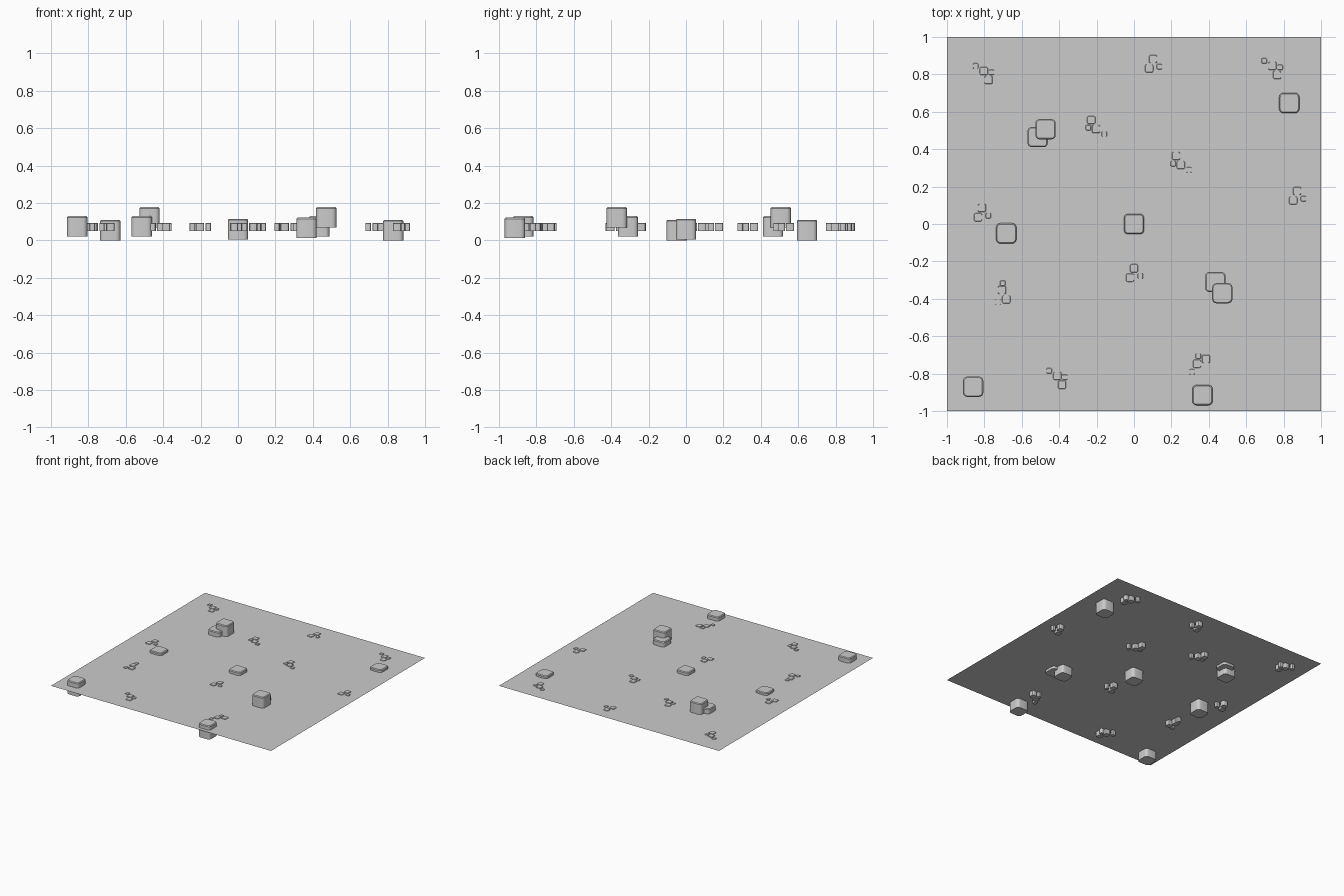
import bpy, bmesh, math
from mathutils import Vector, Matrix

if "Cube" in bpy.data.objects:
    bpy.data.objects.remove(bpy.data.objects["Cube"])

PLANE_Z = 0.089


def rounded_loop(half, r, seg):
    pts = []
    for q, (sx, sy) in enumerate([(1, 1), (-1, 1), (-1, -1), (1, -1)]):
        for i in range(seg + 1):
            a = math.radians(90 * q + 90 * i / seg)
            pts.append((sx * (half - r) + r * math.cos(a),
                        sy * (half - r) + r * math.sin(a)))
    return pts


def block(bm, x, y, z0, z1, size, r, bevel, seg=4):
    # rounded-square prism with a narrow chamfer round the top
    rings = []
    for z, d in ((z0, 0), (z1 - bevel, 0), (z1, bevel)):
        rings.append([bm.verts.new((x + px, y + py, z))
                      for px, py in rounded_loop(size / 2 - d, r - d, seg)])
    n = len(rings[0])
    for a, b in zip(rings, rings[1:]):
        for i in range(n):
            j = (i + 1) % n
            bm.faces.new((a[i], a[j], b[j], b[i]))
    bm.faces.new(rings[-1])
    bm.faces.new(rings[0][::-1])


def finish(bm, name):
    me = bpy.data.meshes.new(name)
    bm.to_mesh(me)
    bm.free()
    ob = bpy.data.objects.new(name, me)
    bpy.context.collection.objects.link(ob)
    bpy.context.view_layer.objects.active = ob
    ob.select_set(True)
    bpy.ops.object.shade_smooth_by_angle(angle=math.radians(30))
    ob.select_set(False)
    return ob


# flat ground sheet
bpy.ops.mesh.primitive_plane_add(size=2, location=(0, 0, PLANE_Z))
bpy.context.object.name = "ground_sheet"

# large stones: x, y, base height
stones = [(-0.86, -0.87, 0.02), (-0.683, -0.05, 0.0), (-0.515, 0.465, 0.02),
          (-0.473, 0.507, 0.068), (0, 0, 0.005), (0.435, -0.31, 0.02),
          (0.472, -0.37, 0.068), (0.366, -0.915, 0.012), (0.83, 0.647, 0.0)]
for i, (x, y, z) in enumerate(stones):
    bm = bmesh.new()
    block(bm, x, y, z, z + 0.11, 0.109, 0.024, 0.006)
    finish(bm, f"stone_{i + 1}")

# pebble cluster layouts: dx, dy, size
BIG, SMALL = 0.044, 0.029
quad = [(0, 0, BIG), (0.025, -0.048, BIG), (0.069, -0.075, SMALL), (-0.016, -0.041, SMALL)]
trio = [(0, 0, BIG), (-0.021, -0.05, BIG), (0.034, -0.041, SMALL)]
chain = [(0, 0, BIG), (0.023, -0.05, BIG), (0.004, 0.037, SMALL), (-0.021, -0.064, SMALL)]

# layout, x, y, rotation in degrees
clusters = [(quad, -0.228, 0.556, 0), (quad, 0.225, 0.364, 0),
            (quad, -0.778, 0.77, 180), (quad, 0.765, 0.797, 180),
            (quad, -0.385, -0.86, 180), (quad, 0.385, -0.722, -90),
            (trio, 0.102, 0.882, 0), (trio, -0.813, 0.086, 0),
            (trio, 0.872, 0.176, 0), (trio, 0, -0.237, 0),
            (chain, -0.706, -0.353, 0)]
for i, (layout, cx, cy, rot) in enumerate(clusters):
    bm = bmesh.new()
    turn = Matrix.Rotation(math.radians(rot), 2)
    for dx, dy, s in layout:
        p = turn @ Vector((dx, dy))
        block(bm, cx + p.x, cy + p.y, 0.05, 0.094, s, s * 0.22, 0.002, 3)
    finish(bm, f"pebble_cluster_{i + 1}")
